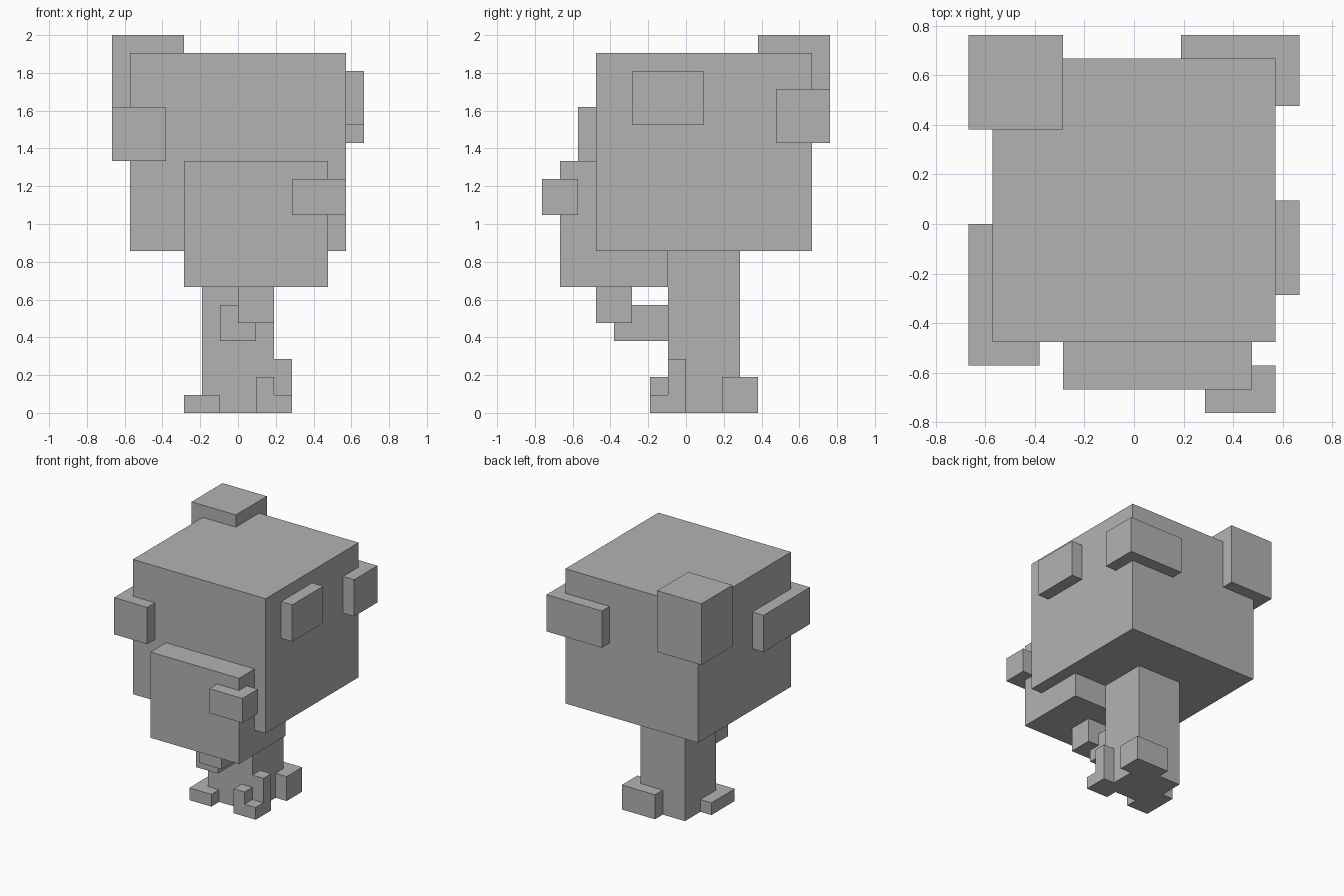
import bpy
import bmesh
from mathutils import Vector

cube = bpy.data.objects.get("Cube")
if cube:
    bpy.data.objects.remove(cube, do_unlink=True)

UNIT = 2 / 21  # one block of the build grid

grey = bpy.data.materials.new("plain_grey")
grey.use_nodes = True
colour = (0.45, 0.45, 0.45, 1)
grey.diffuse_color = colour
grey.node_tree.nodes["Principled BSDF"].inputs["Base Color"].default_value = colour


def block(name, low, high):
    """Box between two opposite corners, given in grid blocks."""
    low, high = Vector(low) * UNIT, Vector(high) * UNIT
    bm = bmesh.new()
    bmesh.ops.create_cube(bm, size=1)
    bmesh.ops.scale(bm, vec=high - low, verts=bm.verts)
    mesh = bpy.data.meshes.new(name)
    bm.to_mesh(mesh)
    bm.free()
    mesh.materials.append(grey)
    obj = bpy.data.objects.new(name, mesh)
    obj.location = (low + high) / 2
    bpy.context.collection.objects.link(obj)
    return obj


# Trunk and branch stub
block("trunk", (-2, -1, 0), (2, 3, 9))
block("branch", (-1, -4, 4), (1, -1, 6))
block("branch_leaves", (0, -5, 5), (2, -3, 7))

# Roots
block("root_right", (-3, -2, 0), (-1, 1, 1))
block("root_back", (0, 2, 0), (3, 4, 2))
block("root_left_foot", (1, -2, 0), (3, -1, 1))
block("root_left_front", (1, -2, 1), (2, -1, 2))
block("root_left_side", (2, -1, 0), (3, 0, 3))

# Crown and its leaf clumps
block("crown", (-6, -5, 9), (6, 7, 20))
block("clump_front", (-3, -7, 7), (5, -1, 14))
block("clump_front_small", (3, -8, 11), (6, -6, 13))
block("clump_right", (-7, -6, 14), (-4, 0, 17))
block("clump_left", (5, -3, 16), (7, 1, 19))
block("clump_back_left", (2, 5, 15), (7, 8, 18))
block("clump_back_right", (-7, 4, 16), (-3, 8, 21))
